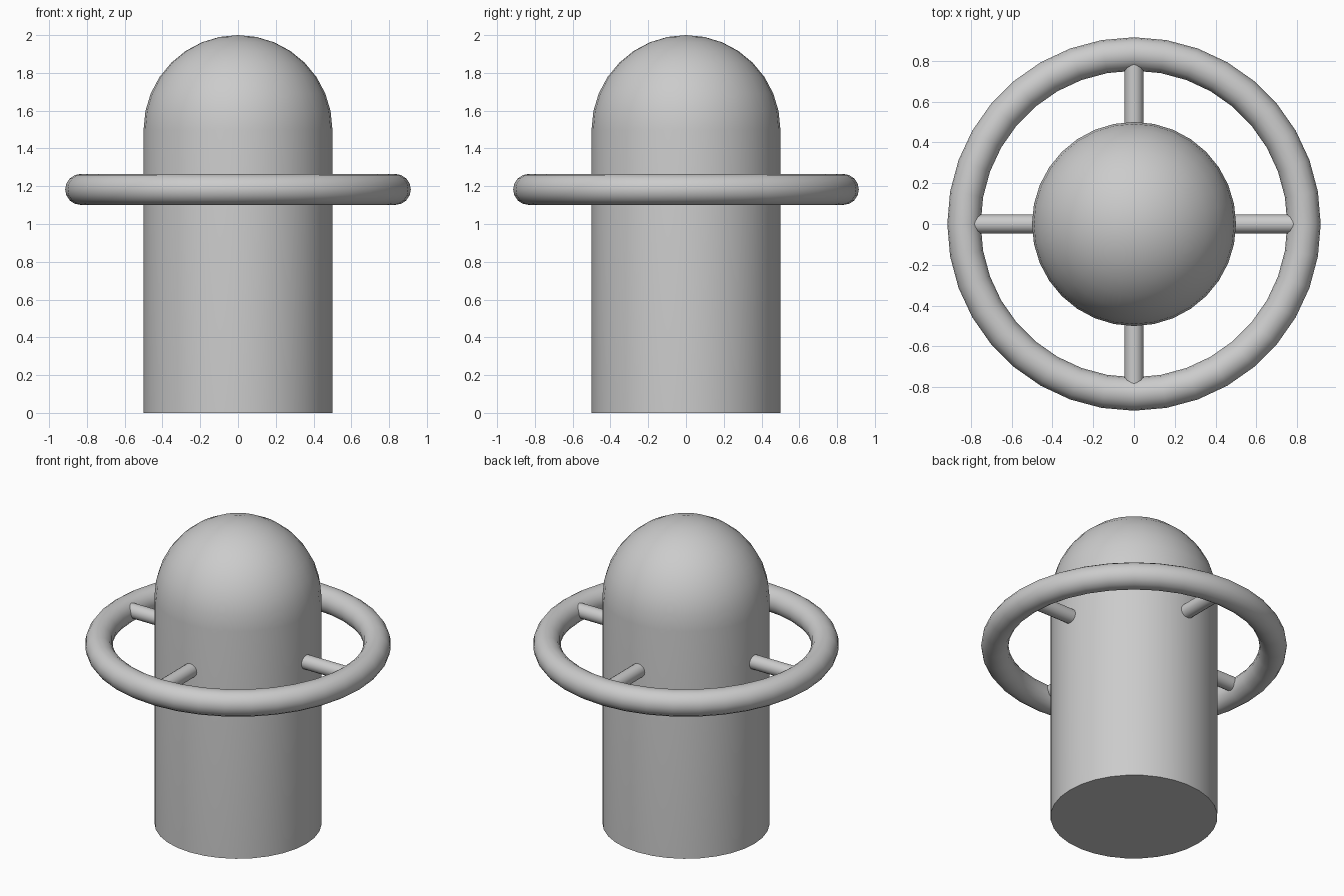
import bpy, math

if "Cube" in bpy.data.objects:
    bpy.data.objects.remove(bpy.data.objects["Cube"])

def smooth(obj, name, angle=40):
    obj.name = name
    bpy.ops.object.shade_smooth_by_angle(angle=math.radians(angle))
    return obj

# Domed body: revolved profile of straight wall plus quarter circle
SIDES, STEPS, R, WALL = 32, 8, 0.5, 1.5
profile = [(R, 0.0)] + [(R * math.cos(i * math.pi / 2 / STEPS),
                         WALL + R * math.sin(i * math.pi / 2 / STEPS))
                        for i in range(STEPS)]
verts = [(r * math.cos(2 * math.pi * s / SIDES), r * math.sin(2 * math.pi * s / SIDES), z)
         for r, z in profile for s in range(SIDES)]
faces = [(k * SIDES + s, k * SIDES + (s + 1) % SIDES,
          (k + 1) * SIDES + (s + 1) % SIDES, (k + 1) * SIDES + s)
         for k in range(len(profile) - 1) for s in range(SIDES)]
top = len(verts)
verts.append((0, 0, WALL + R))
last = (len(profile) - 1) * SIDES
faces += [(last + s, last + (s + 1) % SIDES, top) for s in range(SIDES)]
faces.append(tuple(reversed(range(SIDES))))
mesh = bpy.data.meshes.new("domed_body")
mesh.from_pydata(verts, [], faces)
body = bpy.data.objects.new("domed_body", mesh)
bpy.context.collection.objects.link(body)
bpy.context.view_layer.objects.active = body
body.select_set(True)
smooth(body, "domed_body")

# Surrounding ring
bpy.ops.mesh.primitive_torus_add(major_radius=0.833, minor_radius=0.082,
                                 major_segments=36, minor_segments=16,
                                 location=(0, 0, 1.183))
smooth(bpy.context.object, "ring")

# Four spokes joining body and ring
for i in range(4):
    a = i * math.pi / 2
    inner, outer = 0.46, 0.83
    mid = (inner + outer) / 2
    bpy.ops.mesh.primitive_cylinder_add(vertices=16, radius=0.046, depth=outer - inner,
                                        location=(mid * math.cos(a), mid * math.sin(a), 1.2),
                                        rotation=(0, math.pi / 2, a))
    smooth(bpy.context.object, f"spoke_{i + 1}")
